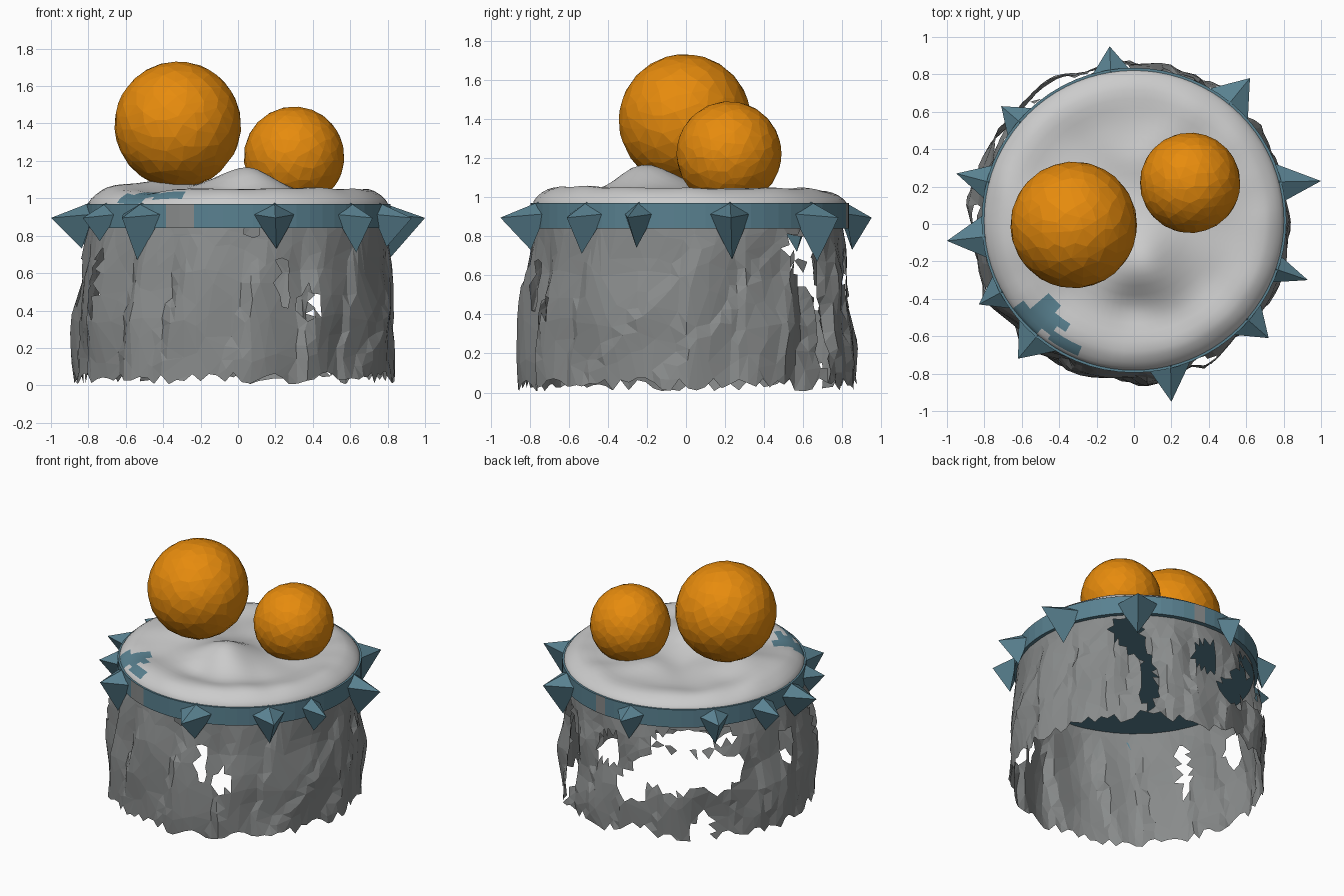
import bpy, bmesh, math, random
from mathutils import Vector, noise

random.seed(4)
if "Cube" in bpy.data.objects:
    bpy.data.objects.remove(bpy.data.objects["Cube"])


def material(name, rgb):
    m = bpy.data.materials.new(name)
    m.use_nodes = True
    m.diffuse_color = (*rgb, 1)
    m.node_tree.nodes["Principled BSDF"].inputs["Base Color"].default_value = (*rgb, 1)
    return m


ORANGE = material("orange", (0.80, 0.26, 0.004))
TEAL = material("teal", (0.10, 0.22, 0.28))
GREY = material("cloth grey", (0.25, 0.26, 0.26))
PALE = material("pale grey", (0.60, 0.60, 0.60))


def finish(bm, name, *mats):
    mesh = bpy.data.meshes.new(name)
    bm.to_mesh(mesh)
    bm.free()
    for m in mats:
        mesh.materials.append(m)
    ob = bpy.data.objects.new(name, mesh)
    bpy.context.collection.objects.link(ob)
    return ob


def decimate(ob, ratio):
    ob.modifiers.new("facets", "DECIMATE").ratio = ratio


def polar(r, a, z, cy=0.02):
    return Vector((r * math.cos(a), cy + r * math.sin(a), z))


def gap(a, b):
    """Signed difference of two angles in degrees."""
    return (a - b + 180) % 360 - 180


# Faceted balls resting on the cushion
for name, centre, radius in (("large_ball", (-0.322, -0.005, 1.393), 0.338),
                             ("small_ball", (0.30, 0.22, 1.222), 0.268)):
    bm = bmesh.new()
    bmesh.ops.create_icosphere(bm, subdivisions=4, radius=radius)
    bmesh.ops.translate(bm, verts=bm.verts, vec=centre)
    decimate(finish(bm, name, ORANGE), 0.4)

# Band: a solid disc with worn patches on its front and back
bm = bmesh.new()
bmesh.ops.create_cone(bm, cap_ends=True, segments=64, radius1=0.815, radius2=0.815, depth=0.13)
bmesh.ops.translate(bm, verts=bm.verts, vec=(0, 0.02, 0.905))
for f in bm.faces:
    c = f.calc_center_median()
    worn = (-0.40 < c.x < -0.25 and c.y < -0.5) or (0.1 < c.x < 0.17 and c.y > 0.5)
    f.material_index = 1 if worn else 0
finish(bm, "band", TEAL, GREY)


# Spikes: kite-based pyramids pointing outward
def spike(tip_x, tip_y, half, low, turn=0):
    tip = Vector((tip_x, tip_y, 0.895))
    a = math.atan2(tip_y - 0.02, tip_x) + math.radians(turn)
    side = Vector((-math.sin(a), math.cos(a), 0))
    mid = polar(0.79, a, 0.915)
    base = [polar(0.8, a, 0.975), mid + side * half, polar(0.84, a, low), mid - side * half]
    bm = bmesh.new()
    apex = bm.verts.new(tip)
    ring = [bm.verts.new(p) for p in base]
    for i in range(4):
        bm.faces.new((apex, ring[i - 1], ring[i]))
    bm.faces.new(ring)
    bmesh.ops.recalc_face_normals(bm, faces=bm.faces)
    finish(bm, "spike", TEAL)


for spec in ((-0.13, 0.95, 0.11, 0.73, 1), (0.62, 0.78, 0.14, 0.67), (1.0, 0.23, 0.11, 0.68, 3),
             (0.93, -0.30, 0.08, 0.74), (0.72, -0.61, 0.12, 0.71), (0.20, -0.95, 0.12, 0.73, 2.5),
             (-0.62, -0.72, 0.14, 0.67), (-0.83, -0.43, 0.11, 0.77), (-1.0, -0.09, 0.12, 0.73),
             (-0.95, 0.27, 0.10, 0.74), (-0.71, 0.63, 0.11, 0.72)):
    spike(*spec)


# Cushion: rounded rim with a soft lumpy top
def lump(x, y, cx, cy, w, h):
    return h * math.exp(-((x - cx) ** 2 + (y - cy) ** 2) / (w * w))


def cushion_height(x, y):
    r = math.hypot(x, y - 0.02)
    z = 1.02 - 0.012 * y + lump(r, 0, 0.68, 0, 0.11, 0.025)
    z += lump(x, y, 0.03, -0.2, 0.22, 0.14) + lump(x, y, -0.43, 0, 0.22, 0.075)
    z += lump(x, y, 0, -0.44, 0.12, -0.04) + lump(x, y, -0.5, -0.5, 0.14, -0.03)
    z += lump(x, y, 0.3, 0.25, 0.3, 0.02) + lump(x, y, 0.05, 0.35, 0.15, 0.03)
    return z + 0.012 * noise.noise(Vector((x * 5, y * 5, 3)))


SEG = 80
bm = bmesh.new()
rings = []
radii = [0.05 * i for i in range(1, 15)] + [0.73, 0.76, 0.785, 0.8, 0.805]
for r in radii:
    ring = []
    for k in range(SEG):
        p = polar(r, math.tau * k / SEG, 0)
        drop = 1 - math.sqrt(max(0, 1 - (max(0, r - 0.68) / 0.125) ** 2))
        top = cushion_height(p.x, p.y)
        p.z = top + (0.955 - top) * drop
        ring.append(bm.verts.new(p))
    rings.append(ring)
hub = bm.verts.new((0, 0.02, cushion_height(0, 0.02)))
for k in range(SEG):
    n = (k + 1) % SEG
    bm.faces.new((hub, rings[0][k], rings[0][n]))
    for inner, outer in zip(rings, rings[1:]):
        bm.faces.new((inner[k], outer[k], outer[n], inner[n]))
# Bare patch where the disc colour shows through
for f in bm.faces:
    c = f.calc_center_median()
    d = ((c.x + 0.50) / 0.11) ** 2 + ((c.y + 0.50) / 0.09) ** 2 + noise.noise(c * 15)
    streak = abs(c.x + 0.38) < 0.08 and abs(c.y + 0.64 + 0.5 * (c.x + 0.38)) < 0.025
    f.material_index = 1 if d < 1.1 or streak else 0
    f.smooth = True
finish(bm, "cushion", PALE, TEAL)

# Draped cloth: folds are (angle, lean per unit height, width, depth)
FOLDS = ((-114, 22, 28, 0.045), (-87, 6, 24, 0.05), (-62, 14, 20, 0.05), (-16, 65, 30, 0.045),
         (-3, 5, 22, 0.045), (35, 8, 12, 0.06), (48, -10, 12, 0.07), (62, 10, 14, 0.06),
         (95, 20, 20, 0.05), (140, -15, 20, 0.04), (172, 12, 18, 0.04), (205, 10, 22, 0.05),
         (228, 8, 18, 0.05))
# Tears are (angle, height, half angle, half height)
TEARS = ((-63, 0.44, 5, 0.08), (-72, 0.55, 3, 0.12), (-85, 0.82, 4, 0.03),
         (46, 0.72, 7, 0.12), (57, 0.30, 4, 0.26), (52, 0.60, 5, 0.10), (86, 0.60, 7, 0.12),
         (99, 0.37, 7, 0.10), (117, 0.52, 16, 0.14), (138, 0.53, 13, 0.14), (130, 0.74, 20, 0.06),
         (132, 0.06, 5, 0.15), (103, 0.03, 7, 0.10), (178, 0.56, 6, 0.13),
         (207, 0.58, 3, 0.18))


def cloth_point(deg, z):
    a = math.radians(deg)
    r = 0.785 + 0.06 * min(1, (0.9 - z) / 0.55)
    hang = min(1, max(0, (0.86 - z) / 0.25))
    for centre, lean, width, depth in FOLDS:
        d = gap(deg, centre + lean * (z - 0.45))
        if 0 <= d < width:
            r += hang * depth * (0.6 - d / width) * min(1, d / 3)
    crumple = 0.05 if 20 < deg % 360 < 160 else 0.03
    r += hang * crumple * noise.noise(Vector((3 * math.cos(a), 3 * math.sin(a), 3 * z)))
    p = polar(r, a, z, 0.01)
    p.x -= 0.025 * hang
    return p


COLS, ROWS = 120, 14
bm = bmesh.new()
grid = []
for k in range(COLS):
    hem = 0.04 + 0.035 * random.uniform(-1, 1)
    column = []
    for j in range(ROWS + 1):
        z = hem + (0.93 - hem) * j / ROWS
        shake = 0.25 if 0 < j < ROWS else 0
        deg = 360 * (k + shake * random.uniform(-1, 1)) / COLS
        column.append(bm.verts.new(cloth_point(deg, z + 0.05 * shake * random.uniform(-1, 1))))
    grid.append(column)
for k in range(COLS):
    left, right = grid[k], grid[(k + 1) % COLS]
    for j in range(ROWS):
        bm.faces.new((left[j], right[j], right[j + 1], left[j + 1]))
bmesh.ops.triangulate(bm, faces=bm.faces)
torn = []
for f in bm.faces:
    c = f.calc_center_median()
    deg = math.degrees(math.atan2(c.y, c.x))
    rough = 1 + 0.6 * noise.noise(c * 8)
    if any((gap(deg, a) / w) ** 2 + ((c.z - z) / h) ** 2 < rough for a, z, w, h in TEARS):
        torn.append(f)
bmesh.ops.delete(bm, geom=torn, context="FACES")
decimate(finish(bm, "draped_cloth", GREY), 0.45)
